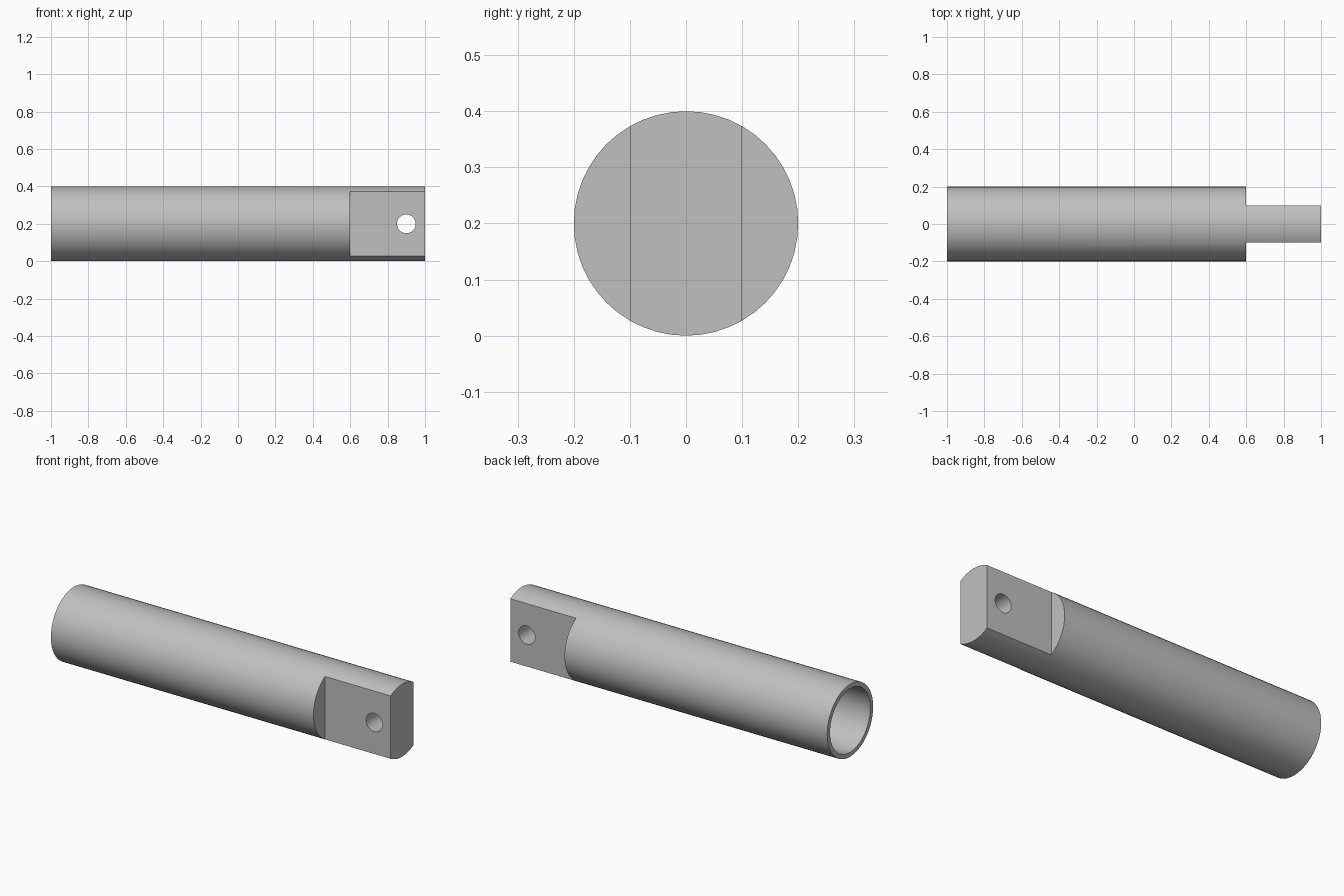
import bpy
import math
from mathutils import Matrix

if "Cube" in bpy.data.objects:
    bpy.data.objects.remove(bpy.data.objects["Cube"], do_unlink=True)

RADIUS, BORE, SEGMENTS = 0.2, 0.175, 48

steel = bpy.data.materials.new("plain_grey")
steel.use_nodes = True
grey = (0.53, 0.53, 0.53, 1)
steel.diffuse_color = grey
steel.node_tree.nodes["Principled BSDF"].inputs["Base Color"].default_value = grey


def cylinder(name, radius, length, centre, rotation):
    bpy.ops.mesh.primitive_cylinder_add(vertices=SEGMENTS, radius=radius, depth=length)
    obj = bpy.context.object
    obj.name = name
    obj.data.transform(Matrix.Translation(centre) @ rotation)
    obj.data.materials.append(steel)
    return obj


def box(name, size, centre):
    bpy.ops.mesh.primitive_cube_add(size=1)
    obj = bpy.context.object
    obj.name = name
    obj.data.transform(Matrix.Translation(centre) @ Matrix.Diagonal((*size, 1)))
    obj.data.materials.append(steel)
    return obj


def cut(target, cutter):
    mod = target.modifiers.new(cutter.name, "BOOLEAN")
    mod.operation = "DIFFERENCE"
    mod.solver = "EXACT"
    mod.object = cutter
    bpy.context.view_layer.objects.active = target
    bpy.ops.object.modifier_apply(modifier=mod.name)
    bpy.data.objects.remove(cutter, do_unlink=True)


along_x = Matrix.Rotation(math.pi / 2, 4, "Y")
along_y = Matrix.Rotation(math.pi / 2, 4, "X")

# Round rod along x
rod = cylinder("rod", RADIUS, 2, (0, 0, RADIUS), along_x)

# Blind bore, open at the right end
cut(rod, cylinder("bore", BORE, 1.6, (-0.3, 0, RADIUS), along_x))

# Flats on both sides leave a tang
for side in (-1, 1):
    cut(rod, box("flat", (0.6, 0.2, 0.6), (0.9, side * 0.2, RADIUS)))

# Pin hole through the tang
cut(rod, cylinder("pin_hole", 0.05, 0.6, (0.9, 0, RADIUS), along_y))

bpy.ops.object.select_all(action="DESELECT")
rod.select_set(True)
bpy.context.view_layer.objects.active = rod
bpy.ops.object.shade_smooth_by_angle(angle=math.radians(30))
